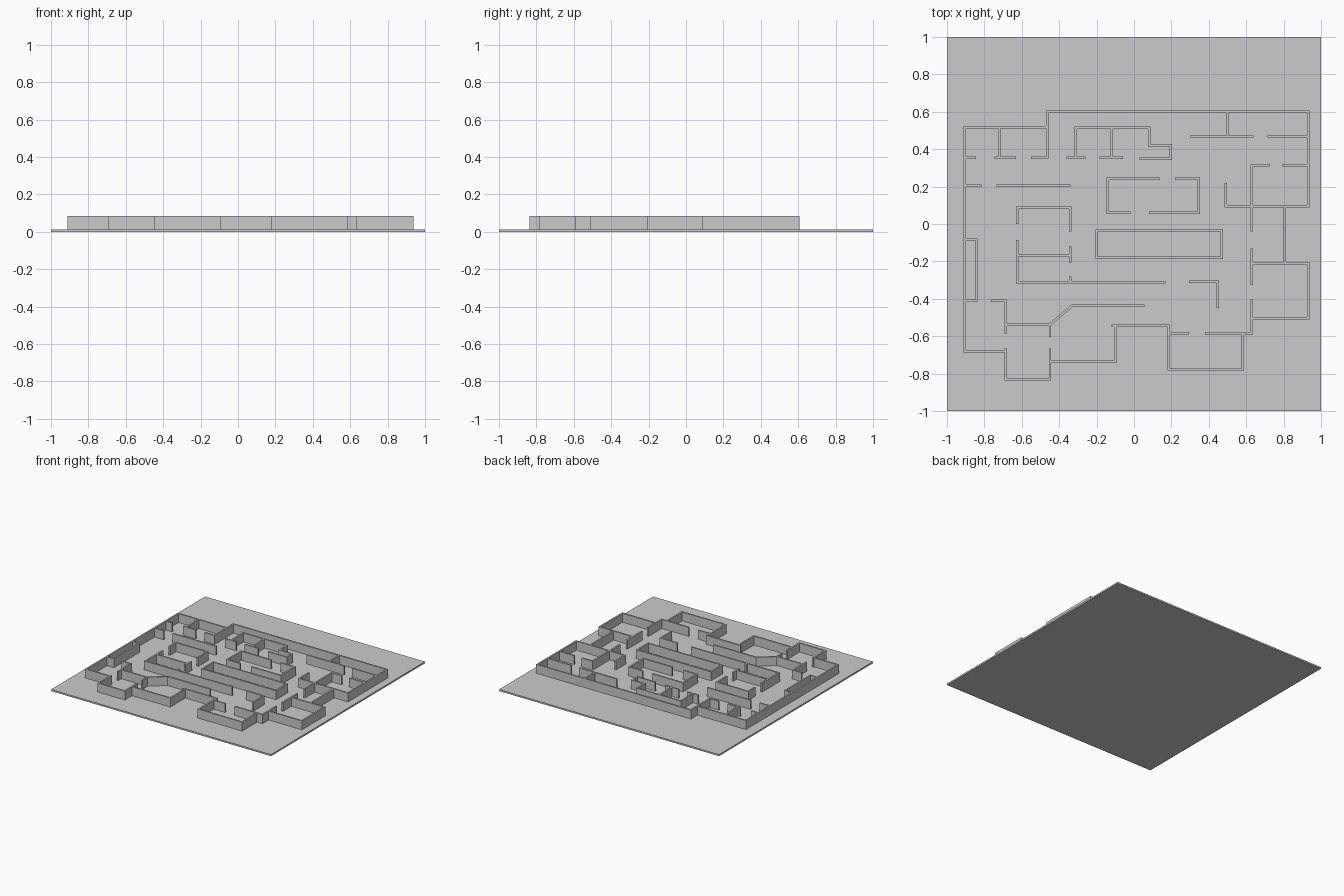
import bpy, bmesh
from mathutils import Vector

if "Cube" in bpy.data.objects:
    bpy.data.objects.remove(bpy.data.objects["Cube"])

T, H, PLATE = 0.013, 0.086, 0.013   # wall thickness, wall top, plate thickness


def make_object(name, bm):
    bmesh.ops.recalc_face_normals(bm, faces=bm.faces)
    me = bpy.data.meshes.new(name)
    bm.to_mesh(me)
    bm.free()
    bpy.context.collection.objects.link(bpy.data.objects.new(name, me))


def wall(bm, pts):
    """Mitred wall along a path; closed when the first and last points match."""
    p = [Vector(q) for q in pts]
    closed = p[0] == p[-1]
    if closed:
        p.pop()
    n = len(p)
    rings = []
    for i in range(n):
        a = (p[i] - p[i - 1]).normalized() if closed or i > 0 else None
        b = (p[(i + 1) % n] - p[i]).normalized() if closed or i < n - 1 else None
        a, b = a or b, b or a
        na, nb = Vector((-a.y, a.x)), Vector((-b.y, b.x))
        off = (na + nb) / (1 + na.dot(nb)) * T / 2
        l, r = p[i] + off, p[i] - off
        rings.append([bm.verts.new((v.x, v.y, z))
                      for v, z in ((l, 0), (r, 0), (r, H), (l, H))])
    for i in range(n if closed else n - 1):
        A, B = rings[i], rings[(i + 1) % n]
        for k in range(4):
            m = (k + 1) % 4
            bm.faces.new((A[k], A[m], B[m], B[k]))
    if not closed:
        bm.faces.new(rings[0])
        bm.faces.new(rings[-1])


def walls(name, paths=(), across=(), along=()):
    """paths: polylines; across: (y, x0, x1, x0, x1...); along: (x, y0, y1, ...)."""
    bm = bmesh.new()
    for pts in paths:
        wall(bm, pts)
    for y, *xs in across:
        for a, b in zip(xs[::2], xs[1::2]):
            wall(bm, [(a, y), (b, y)])
    for x, *ys in along:
        for a, b in zip(ys[::2], ys[1::2]):
            wall(bm, [(x, a), (x, b)])
    make_object(name, bm)


# Base plate
bm = bmesh.new()
bmesh.ops.create_cube(bm, size=1)
bmesh.ops.scale(bm, vec=(2, 2, PLATE), verts=bm.verts)
bmesh.ops.translate(bm, vec=(0, 0, PLATE / 2), verts=bm.verts)
make_object("base_plate", bm)

# Outer walls, west and north
walls("outer_wall", paths=[
    [(-.685, -.68), (-.905, -.68), (-.905, .517), (-.463, .517)],
    [(-.463, .35), (-.463, .6), (.932, .6), (.932, .095), (.49, .095), (.49, .22)]])

# North-west cells and corridor
walls("north_west_rooms",
      across=[(.355, -.905, -.845, -.745, -.63, -.55, -.463),
              (.205, -.905, -.815, -.735, -.34)],
      along=[(-.72, .355, .517)])

# North stepped room
walls("north_room",
      paths=[[(-.312, .355), (-.312, .515), (.082, .515), (.082, .42),
              (.197, .42), (.197, .35), (.03, .35)]],
      across=[(.355, -.36, -.26, -.185, -.06)], along=[(-.12, .355, .515)])

# North-east rooms
walls("north_east_rooms",
      across=[(.468, .3, .64, .715, .932), (.315, .625, .725, .795, .932)],
      along=[(.5, .468, .6), (.63, .095, .315)])

# Central islands
walls("central_islands", paths=[
    [(.135, .242), (-.14, .242), (-.14, .06), (-.02, .06)],
    [(.08, .06), (.346, .06), (.346, .242), (.22, .242)],
    [(-.2, -.037), (.47, -.037), (.47, -.18), (-.2, -.18), (-.2, -.037)]])

# West central rooms
walls("west_central_rooms",
      paths=[[(-.625, 0), (-.625, .087), (-.341, .087), (-.341, -.04)],
             [(-.625, -.085), (-.625, -.311), (.168, -.311)]],
      across=[(-.168, -.625, -.341)],
      along=[(-.341, -.12, -.205, -.28, -.311)])

# East rooms
walls("east_rooms",
      paths=[[(.63, -.21), (.932, -.21), (.932, -.505), (.63, -.505)],
             [(.63, -.405), (.63, -.583), (.38, -.583)],
             [(.295, -.309), (.448, -.309), (.448, -.45)]],
      along=[(.63, .095, -.04, -.13, -.325), (.806, .095, -.21)])

# West alcove
walls("west_alcove", paths=[
    [(-.905, -.083), (-.842, -.083), (-.842, -.411), (-.905, -.411)]])

# South rooms with the slanted wall
walls("south_rooms",
      paths=[[(-.765, -.411), (-.686, -.411), (-.686, -.585)],
             [(-.686, -.538), (-.45, -.538), (-.332, -.438), (.055, -.438)],
             [(-.686, -.665), (-.686, -.83), (-.449, -.83), (-.449, -.665)],
             [(-.449, -.737), (-.1, -.737), (-.1, -.543)],
             [(-.12, -.543), (.186, -.543), (.186, -.778), (.581, -.778), (.581, -.583)]],
      across=[(-.583, .186, .295)], along=[(-.449, -.538, -.605)])
